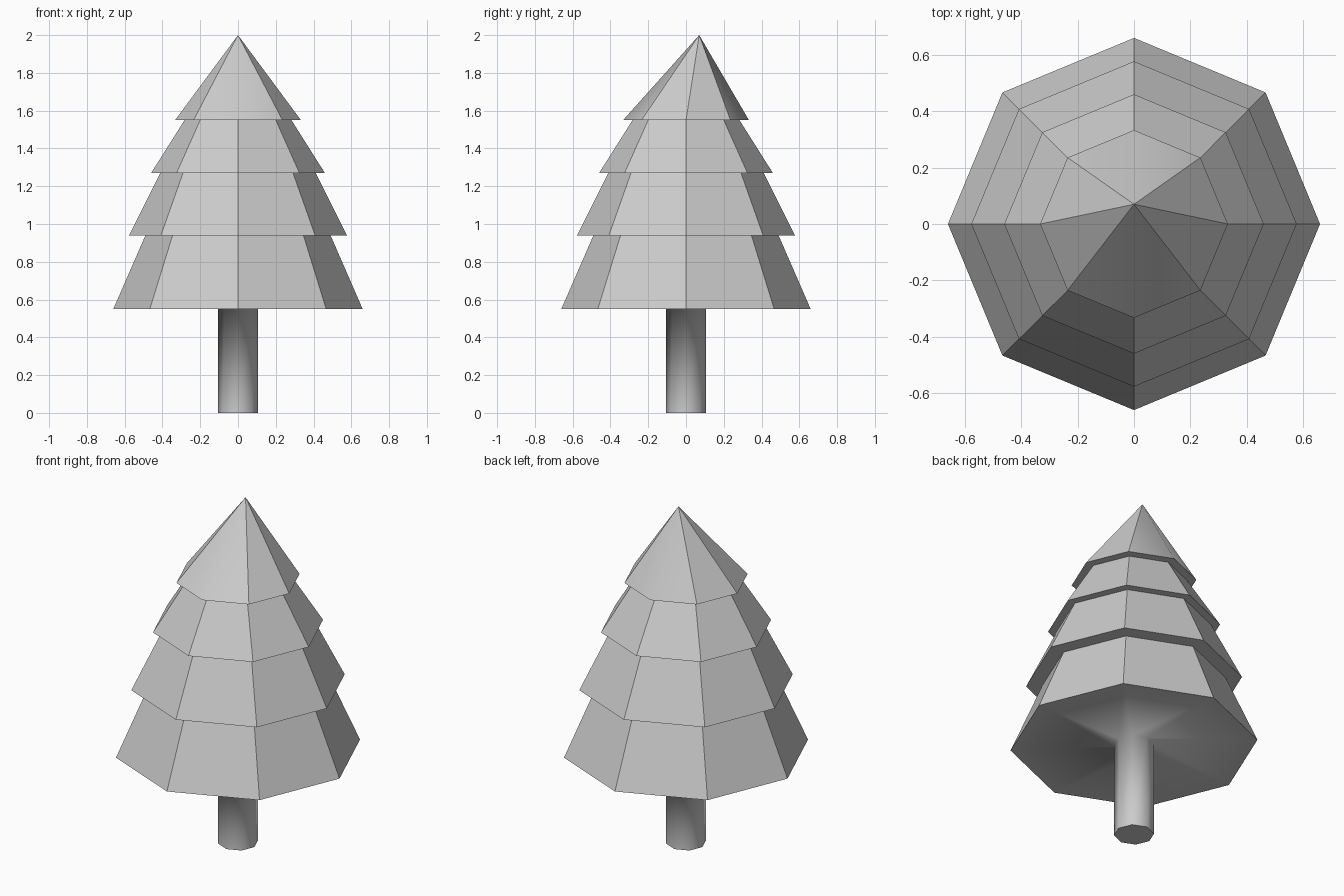
import bpy, bmesh
from math import cos, sin, pi

if "Cube" in bpy.data.objects:
    bpy.data.objects.remove(bpy.data.objects["Cube"])

SIDES = 8
# Profile (radius, height): trunk, then each tier's rim and waist
PROFILE = [(0.107, 0.0), (0.107, 0.55),
           (0.66, 0.55), (0.49, 0.94),
           (0.577, 0.94), (0.412, 1.27),
           (0.46, 1.27), (0.283, 1.55),
           (0.333, 1.55)]
TIP = (0.0, 0.07, 2.0)

bm = bmesh.new()


def ring(r, z):
    return [bm.verts.new((r * cos(2 * pi * i / SIDES), r * sin(2 * pi * i / SIDES), z))
            for i in range(SIDES)]


rings = [ring(r, z) for r, z in PROFILE]

# Trunk base
bm.faces.new(rings[0][::-1])

# Trunk, underside and stacked tiers; trunk and underside blend smoothly
for level, (low, high) in enumerate(zip(rings, rings[1:])):
    for i in range(SIDES):
        j = (i + 1) % SIDES
        face = bm.faces.new((low[i], low[j], high[j], high[i]))
        face.smooth = level < 2

# Leaning top cone, its front and back ridges softened
tip = bm.verts.new(TIP)
top = rings[-1]
for i in range(SIDES):
    face = bm.faces.new((top[i], top[(i + 1) % SIDES], tip))
    face.smooth = i in (1, 2, 5, 6)

bmesh.ops.recalc_face_normals(bm, faces=bm.faces)
mesh = bpy.data.meshes.new("pine_tree")
bm.to_mesh(mesh)
bm.free()
tree = bpy.data.objects.new("pine_tree", mesh)
bpy.context.collection.objects.link(tree)
